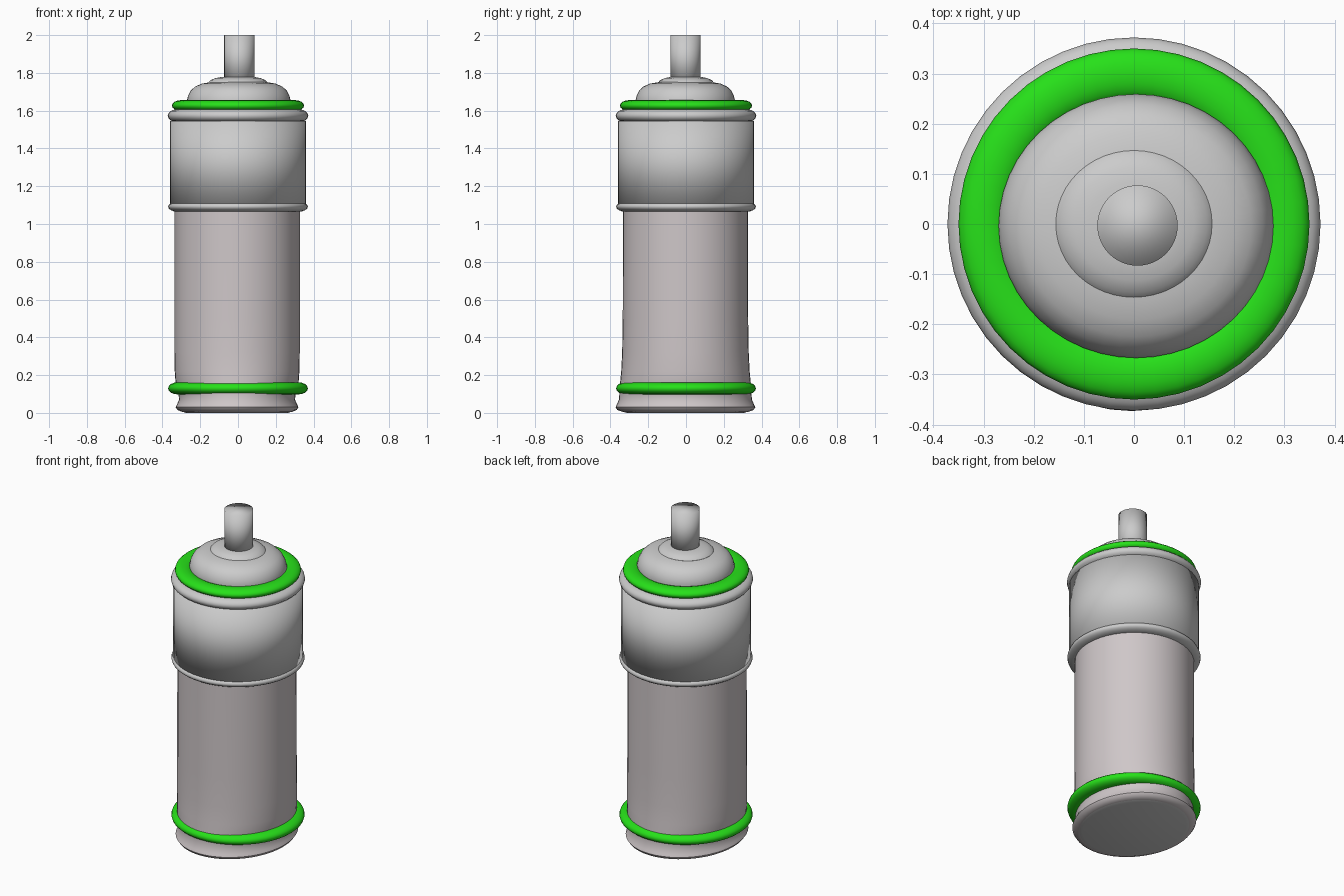
import bpy, bmesh, math

if "Cube" in bpy.data.objects:
    bpy.data.objects.remove(bpy.data.objects["Cube"])

SEG = 48


def material(name, color):
    m = bpy.data.materials.new(name)
    m.diffuse_color = color
    m.use_nodes = True
    m.node_tree.nodes["Principled BSDF"].inputs["Base Color"].default_value = m.diffuse_color
    return m


green = material("green_paint", (0.02, 0.75, 0.01, 1))
warm = material("warm_grey", (0.62, 0.57, 0.58, 1))


def lathe(name, profile, center=(0, 0), mat=None, full_smooth=False):
    """Closed solid from (x radius, y radius, z) cross-sections."""
    bm = bmesh.new()
    rows = []
    for rx, ry, z in profile:
        rows.append([bm.verts.new((center[0] + rx * math.cos(2 * math.pi * i / SEG),
                                   center[1] + ry * math.sin(2 * math.pi * i / SEG), z))
                     for i in range(SEG)])
    for a, b in zip(rows, rows[1:]):
        for i in range(SEG):
            j = (i + 1) % SEG
            bm.faces.new((a[i], a[j], b[j], b[i]))
    bm.faces.new(rows[0][::-1])
    bm.faces.new(rows[-1])
    me = bpy.data.meshes.new(name)
    bm.to_mesh(me)
    bm.free()
    ob = bpy.data.objects.new(name, me)
    bpy.context.collection.objects.link(ob)
    finish(ob, mat, full_smooth)


def finish(ob, mat=None, full_smooth=False):
    bpy.ops.object.select_all(action='DESELECT')
    ob.select_set(True)
    bpy.context.view_layer.objects.active = ob
    if full_smooth:
        bpy.ops.object.shade_smooth()
    else:
        bpy.ops.object.shade_smooth_by_angle(angle=math.radians(40))
    if mat:
        ob.data.materials.append(mat)


def ring(name, outer, z, half_height, x=0, mat=None):
    """Rounded band, flattened vertically."""
    w = 0.05
    bpy.ops.mesh.primitive_torus_add(major_radius=outer - w, minor_radius=w,
                                     major_segments=SEG, minor_segments=16,
                                     location=(x, 0, z))
    ob = bpy.context.object
    ob.name = name
    ob.scale.z = half_height / w
    finish(ob, mat)


# Can body with a slightly oval, flared foot
lathe("can_body", [
    (0.29, 0.33, 0.005), (0.315, 0.36, 0.015), (0.325, 0.37, 0.03),
    (0.318, 0.363, 0.045), (0.307, 0.352, 0.07), (0.31, 0.35, 0.10),
    (0.325, 0.347, 0.15), (0.33, 0.34, 0.22), (0.332, 0.335, 0.32),
    (0.332, 0.332, 0.5), (0.332, 0.33, 1.10)], (-0.005, -0.003), warm)
lathe("foot_plate", [(0.27, 0.31, 0.0), (0.29, 0.33, 0.006)], (-0.005, -0.003))

# Upper sleeve
lathe("upper_sleeve", [(0.36, 0.36, 1.09), (0.36, 0.36, 1.545)], full_smooth=True)

# Bands
ring("base_band", 0.37, 0.13, 0.032, mat=green)
ring("sleeve_lower_band", 0.37, 1.092, 0.027)
ring("sleeve_upper_band", 0.372, 1.573, 0.034)
ring("shoulder_band", 0.35, 1.627, 0.029, mat=green)

# Domed shoulder and collar
lathe("dome", [(r, r * 0.96, z) for r, z in (
    (0.272, 1.58), (0.274, 1.655), (0.268, 1.68), (0.253, 1.708), (0.23, 1.728),
    (0.195, 1.743), (0.155, 1.75), (0.10, 1.755))], (0.004, -0.004))
lathe("collar", [(r, r * 0.94, z) for r, z in (
    (0.155, 1.73), (0.156, 1.75), (0.145, 1.762), (0.12, 1.772),
    (0.09, 1.778), (0.05, 1.78))], (0, 0))

# Nozzle
lathe("nozzle", [(0.08, 0.08, 1.74), (0.08, 0.08, 2.0)], (0.007, -0.003),
      full_smooth=True)
